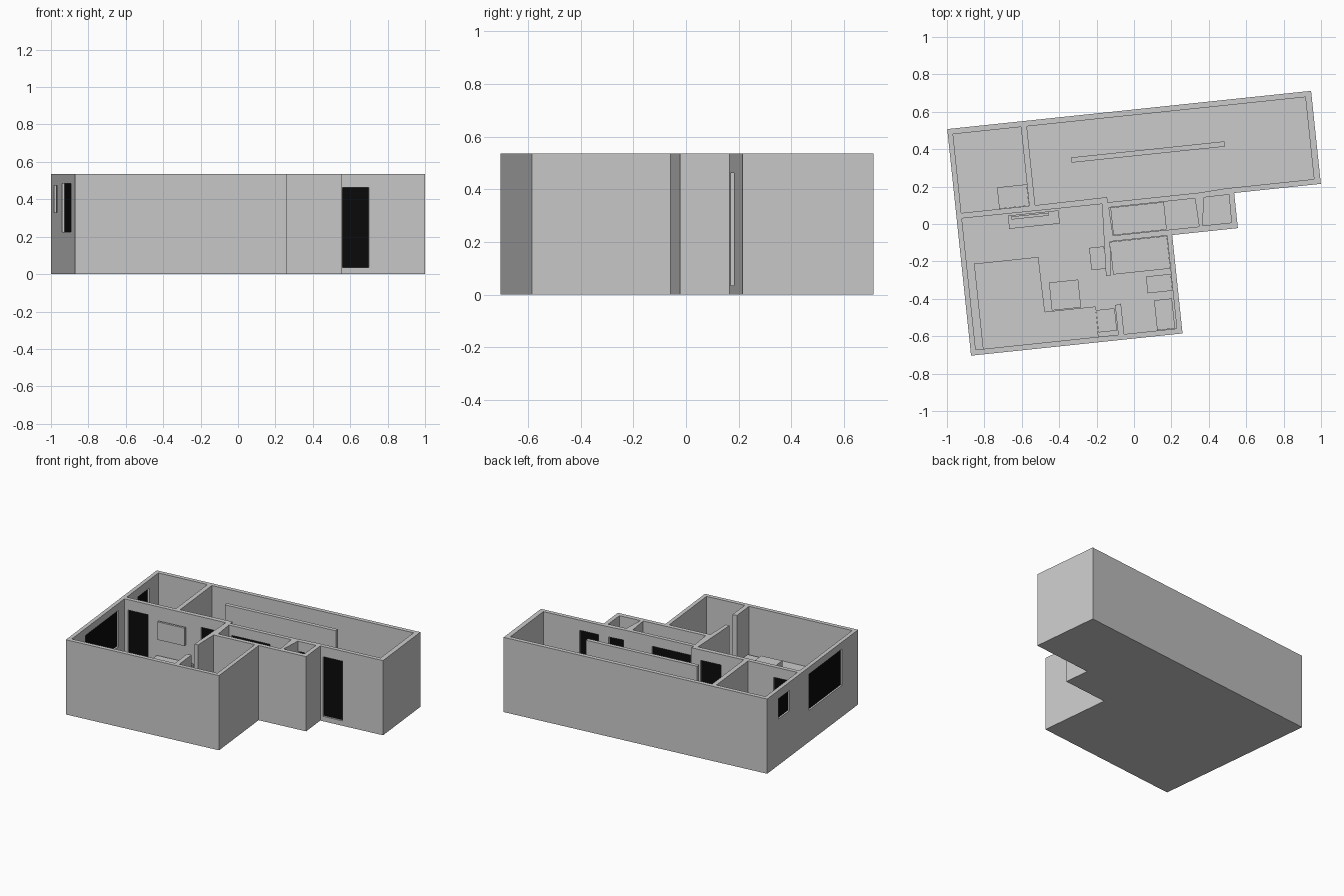
import bpy, bmesh
from math import radians
from mathutils import Matrix

if "Cube" in bpy.data.objects:
    bpy.data.objects.remove(bpy.data.objects["Cube"])

TURN = Matrix.Rotation(radians(6), 4, 'Z')   # whole plan is turned 6 degrees
H, FLOOR = 0.535, 0.035


def prism(name, pts, z0, z1, mat=None):
    """Extrude a plan outline from z0 to z1."""
    bm = bmesh.new()
    face = bm.faces.new([bm.verts.new((x, y, z0)) for x, y in pts])
    top = bmesh.ops.extrude_face_region(bm, geom=[face])['geom']
    bmesh.ops.translate(bm, vec=(0, 0, z1 - z0),
                        verts=[g for g in top if isinstance(g, bmesh.types.BMVert)])
    bmesh.ops.recalc_face_normals(bm, faces=bm.faces)
    bm.transform(TURN)
    me = bpy.data.meshes.new(name)
    bm.to_mesh(me)
    bm.free()
    ob = bpy.data.objects.new(name, me)
    bpy.context.collection.objects.link(ob)
    if mat:
        me.materials.append(mat)
    return ob


def box(name, x0, x1, y0, y1, z0, z1, mat=None):
    return prism(name, [(x0, y0), (x1, y0), (x1, y1), (x0, y1)], z0, z1, mat)


def cut(target, cutter):
    cutter.hide_render = True
    mod = target.modifiers.new('cut', 'BOOLEAN')
    mod.operation, mod.solver, mod.object = 'DIFFERENCE', 'EXACT', cutter
    bpy.context.view_layer.objects.active = target
    bpy.ops.object.modifier_apply(modifier=mod.name)
    bpy.data.objects.remove(cutter)


black = bpy.data.materials.new('black_pane')
black.diffuse_color = (0.003, 0.003, 0.003, 1)
black.use_nodes = True
black.node_tree.nodes["Principled BSDF"].inputs["Base Color"].default_value = black.diffuse_color

# Outer shell with floor slab
house = prism('walls_and_floor', [
    (-0.94, -0.609), (0.197, -0.609), (0.197, -0.08), (0.55, -0.08),
    (0.55, 0.109), (1.016, 0.109), (1.016, 0.609), (-0.94, 0.609)], 0, H)

# Rooms carved down to the floor
rooms = [
    # living room joined to the small bedroom
    [(-0.912, 0.126), (-0.159, 0.124), (-0.178, -0.262), (-0.151, -0.262),
     (-0.137, -0.08), (0.169, -0.08), (0.169, -0.58), (-0.114, -0.58),
     (-0.114, -0.416), (-0.146, -0.421), (-0.146, -0.58), (-0.912, -0.58)],
    # back left room
    [(-0.912, 0.155), (-0.547, 0.155), (-0.547, 0.579), (-0.912, 0.579)],
    # long hall
    [(-0.515, 0.155), (-0.128, 0.158), (-0.128, 0.13), (0.36, 0.13),
     (0.51, 0.138), (0.982, 0.138), (0.982, 0.579), (-0.515, 0.579)],
    # side room and closet
    [(-0.124, 0.102), (-0.118, -0.05), (0.345, -0.05), (0.338, 0.102)],
    [(0.387, 0.102), (0.364, -0.047), (0.519, -0.047), (0.521, 0.103)],
]
for pts in rooms:
    cut(house, prism('room_cutter', pts, FLOOR, H + 0.1))

# Openings through the walls, each with a black pane at mid-thickness
# name, axis the wall runs along, start, end, wall centre, bottom, top
openings = [
    ('entry_door', 'x', 0.572, 0.715, 0.124, FLOOR, 0.462),
    ('closet_door', 'x', 0.390, 0.498, 0.118, FLOOR, 0.462),
    ('side_room_door', 'x', -0.106, 0.180, 0.116, FLOOR, 0.465),
    ('hall_door', 'x', -0.345, -0.195, 0.140, FLOOR, 0.460),
    ('back_room_door', 'x', -0.885, -0.736, 0.140, FLOOR, 0.460),
    ('living_window', 'y', -0.396, 0.047, -0.926, 0.225, 0.485),
    ('back_room_window', 'y', 0.308, 0.458, -0.926, 0.330, 0.475),
]
for name, axis, a, b, c, z0, z1 in openings:
    def across(label, t, mat=None):
        r = (a, b, c - t, c + t) if axis == 'x' else (c - t, c + t, a, b)
        return box(label, *r, z0, z1, mat)
    cut(house, across('opening_cutter', 0.022))
    across(name, 0.0015, black)

# Free-standing partition in the long hall
box('hall_partition', -0.298, 0.527, 0.361, 0.389, FLOOR, H)

# Corner sofa
prism('corner_sofa', [(-0.873, -0.58), (-0.252, -0.58), (-0.250, -0.417),
                      (-0.523, -0.417), (-0.527, -0.122), (-0.873, -0.122)], FLOOR, 0.20)

# Remaining block furniture: x0, x1, y0, y1, z0, z1
furniture = {
    'table': (-0.485, -0.328, -0.414, -0.264, FLOOR, 0.29),
    'side_table': (-0.250, -0.150, -0.557, -0.437, FLOOR, 0.20),
    'wall_cabinet': (-0.252, -0.172, -0.222, -0.102, FLOOR, 0.20),
    'screen_cabinet': (-0.666, -0.394, 0.044, 0.115, FLOOR, 0.19),
    'screen': (-0.650, -0.447, 0.092, 0.108, 0.315, 0.443),
    'back_room_bed': (-0.708, -0.548, 0.156, 0.271, FLOOR, 0.16),
    'bed': (-0.139, 0.168, -0.257, -0.082, FLOOR, 0.15),
    'dresser': (0.034, 0.168, -0.376, -0.286, FLOOR, 0.20),
    'wardrobe': (0.064, 0.160, -0.578, -0.417, FLOOR, 0.25),
    'side_room_bed': (-0.116, 0.171, -0.048, 0.100, FLOOR, 0.12),
}
for name, dims in furniture.items():
    box(name, *dims)
